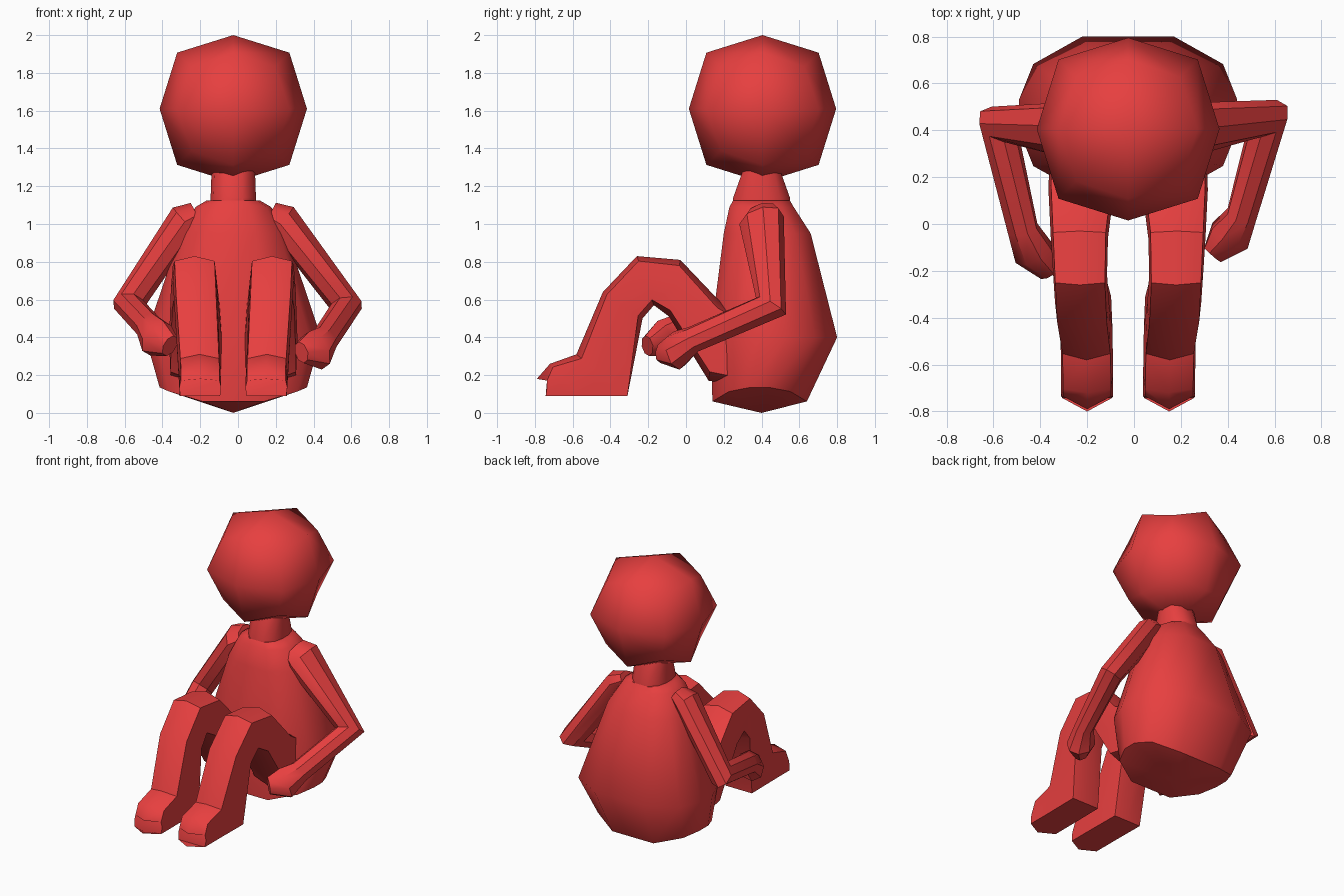
import bpy, bmesh, math
from mathutils import Vector

if "Cube" in bpy.data.objects:
    bpy.data.objects.remove(bpy.data.objects["Cube"])

CX = -0.025  # mirror plane of the figure

red = bpy.data.materials.new("red")
red.diffuse_color = (0.8, 0.05, 0.05, 1)
red.use_nodes = True
red.node_tree.nodes["Principled BSDF"].inputs["Base Color"].default_value = red.diffuse_color


def finish(bm, name, angle):
    bmesh.ops.recalc_face_normals(bm, faces=bm.faces)
    me = bpy.data.meshes.new(name)
    bm.to_mesh(me)
    bm.free()
    me.materials.append(red)
    ob = bpy.data.objects.new(name, me)
    bpy.context.collection.objects.link(ob)
    bpy.ops.object.select_all(action='DESELECT')
    ob.select_set(True)
    bpy.context.view_layer.objects.active = ob
    bpy.ops.object.shade_smooth_by_angle(angle=math.radians(angle))
    return ob


def loft(name, rings, angle=40, start_tip=None):
    """Skin a list of equal-length point rings and close both ends."""
    bm = bmesh.new()
    rows = [[bm.verts.new(p) for p in r] for r in rings]
    n = len(rows[0])
    for a, b in zip(rows, rows[1:]):
        for i in range(n):
            j = (i + 1) % n
            bm.faces.new((a[i], a[j], b[j], b[i]))
    if start_tip:
        tip = bm.verts.new(start_tip)
        for i in range(n):
            bm.faces.new((rows[0][i], tip, rows[0][(i + 1) % n]))
    else:
        bm.faces.new(rows[0])
    bm.faces.new(rows[-1])
    return finish(bm, name, angle)


# head: cube subdivided once and rounded
bm = bmesh.new()
bmesh.ops.create_cube(bm, size=2)
bmesh.ops.subdivide_edges(bm, edges=bm.edges[:], cuts=1, use_grid_fill=True)
for v in bm.verts:
    k = sum(abs(c) > 0.5 for c in v.co)
    v.co = v.co * (0, 0.39, 0.297, 0.222)[k] + Vector((CX, 0.405, 1.61))
finish(bm, "head", 65)

# torso: twelve-sided egg, with the base curving up at the sides
quarter = [(1, 0.2), (0.87, 0.65), (0.42, 1)]
outline = (quarter + [(-x, y) for x, y in quarter[::-1]]
           + [(-x, -y) for x, y in quarter] + [(x, -y) for x, y in quarter[::-1]])


def torso_ring(z, hx, y0, y1, lift=0.0):
    return [(CX + hx * x, (y0 + y1) / 2 + (y1 - y0) / 2 * y, z + lift * x * x)
            for x, y in outline]


loft("torso", [torso_ring(0.045, 0.39, 0.14, 0.64, 0.09),
               torso_ring(0.40, 0.465, 0.13, 0.80),
               torso_ring(0.95, 0.28, 0.20, 0.66),
               torso_ring(1.09, 0.20, 0.23, 0.57),
               torso_ring(1.125, 0.14, 0.25, 0.55)],
     start_tip=(CX, 0.4, 0.0))

# neck
loft("neck", [torso_ring(1.08, 0.12, 0.25, 0.55),
              torso_ring(1.14, 0.12, 0.25, 0.55),
              torso_ring(1.28, 0.115, 0.30, 0.50)])

# legs: (top y, z), (bottom y, z), centre x, half width, flat sole, toe bow
leg_profile = [
    ((0.32, 0.50), (0.32, 0.14), 0.200, 0.135, 0, 0),
    ((0.17, 0.60), (0.12, 0.17), 0.200, 0.140, 0, 0),
    ((-0.03, 0.81), (-0.09, 0.51), 0.208, 0.122, 0, 0),
    ((-0.26, 0.83), (-0.17, 0.57), 0.205, 0.115, 0, 0),
    ((-0.44, 0.64), (-0.23, 0.50), 0.197, 0.115, 0, 0),
    ((-0.58, 0.31), (-0.31, 0.09), 0.178, 0.111, 1, 0),
    ((-0.72, 0.26), (-0.56, 0.09), 0.175, 0.111, 1, 0),
    ((-0.79, 0.18), (-0.80, 0.09), 0.175, 0.111, 1, 0.06)]


def leg_ring(top, bottom, cx, w, flat, bow, side):
    t, b = Vector(top), Vector(bottom)
    c, h = (t + b) / 2, (t - b) / 2
    low = -1 if flat else -0.78
    ring = []
    for x, k in [(0, 1), (0.92, 0.8), (1, 0), (0.95, low),
                 (0, -1), (-0.95, low), (-1, 0), (-0.92, 0.8)]:
        p = c + h * k
        ring.append((CX + side * (cx + w * x), p.x + bow * abs(x), p.y))
    return ring


for side, label in ((1, "right"), (-1, "left")):
    loft(label + "_leg", [leg_ring(*row, side) for row in leg_profile], 38)


# arms: centre points with two radii, swept in the plane of the bent elbow
def arm(name, path):
    pts = [Vector(p[0]) for p in path]
    normal = (pts[2] - pts[1]).cross(pts[3] - pts[2]).normalized()
    rings = []
    for i, (_, rn, rv) in enumerate(path):
        d = Vector()
        if i > 0:
            d += (pts[i] - pts[i - 1]).normalized()
        if i < len(pts) - 1:
            d += (pts[i + 1] - pts[i]).normalized()
        v = d.cross(normal).normalized()
        n = v.cross(d).normalized()
        rings.append([pts[i] + n * rn * math.cos(a) + v * rv * math.sin(a)
                      for a in (math.tau * (k + 0.5) / 8 for k in range(8))])
    loft(name, rings, 38)


arm("right_arm", [((0.17, 0.40, 1.055), 0.06, 0.09),
                  ((0.235, 0.40, 1.02), 0.085, 0.125),
                  ((0.575, 0.45, 0.565), 0.08, 0.10),
                  ((0.46, 0.04, 0.39), 0.065, 0.075),
                  ((0.41, -0.05, 0.33), 0.09, 0.11),
                  ((0.335, -0.13, 0.32), 0.045, 0.06)])
arm("left_arm", [((-0.22, 0.40, 1.055), 0.06, 0.09),
                 ((-0.285, 0.40, 1.02), 0.085, 0.125),
                 ((-0.58, 0.425, 0.575), 0.08, 0.10),
                 ((-0.475, -0.02, 0.46), 0.065, 0.075),
                 ((-0.43, -0.12, 0.395), 0.085, 0.105),
                 ((-0.36, -0.205, 0.355), 0.045, 0.06)])
